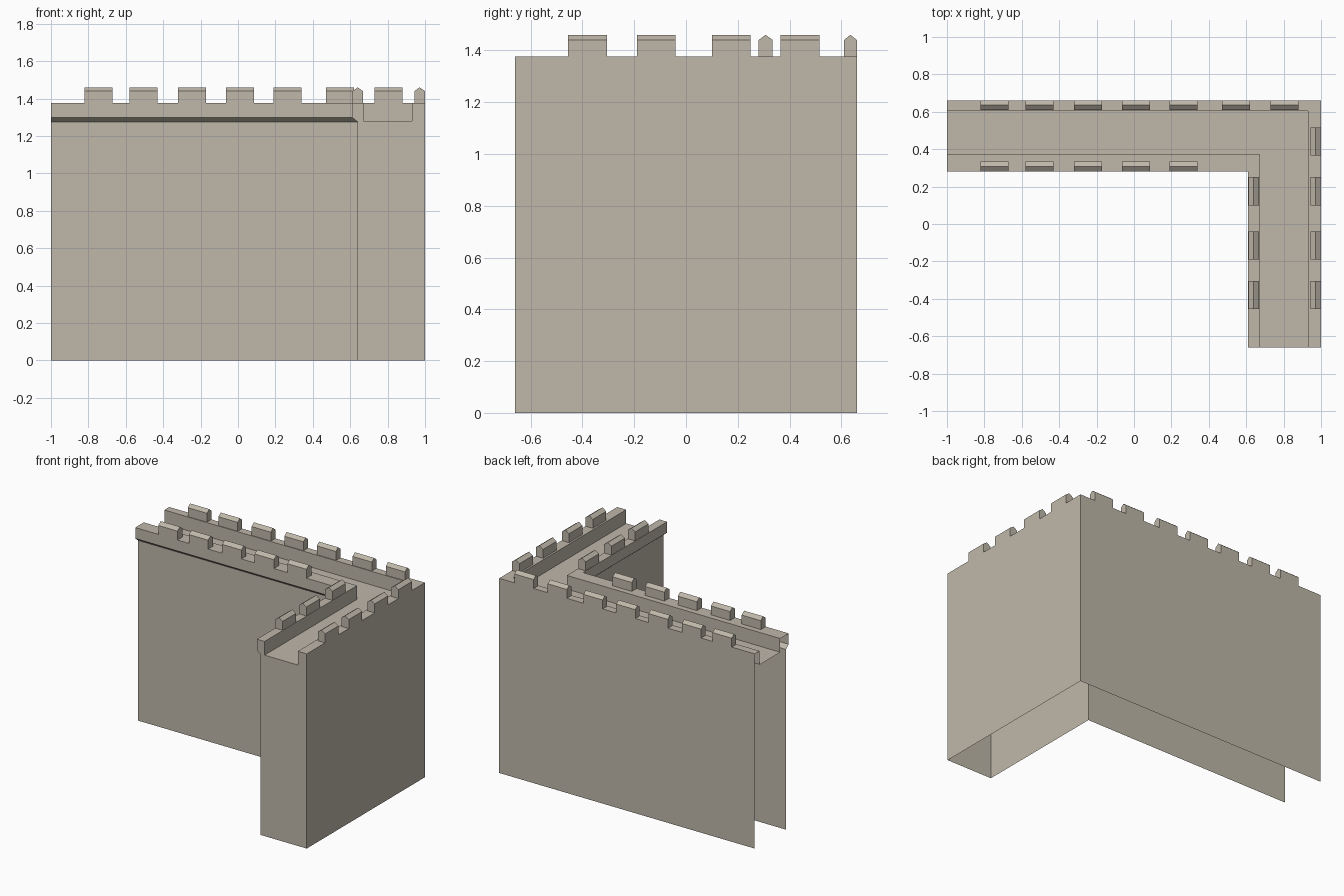
import bpy
import bmesh

if "Cube" in bpy.data.objects:
    bpy.data.objects.remove(bpy.data.objects["Cube"], do_unlink=True)

# Single stone colour
stone = bpy.data.materials.new("pale_stone")
stone.use_nodes = True
COLOUR = (0.52, 0.475, 0.40, 1)
stone.diffuse_color = COLOUR
stone.node_tree.nodes["Principled BSDF"].inputs["Base Color"].default_value = COLOUR

X_LEFT, Y_FRONT = -1.0, -0.66
TOP, SHOULDER, RIDGE = 1.377, 1.44, 1.46


def make_object(name, bm):
    mesh = bpy.data.meshes.new(name)
    bm.to_mesh(mesh)
    bm.free()
    mesh.materials.append(stone)
    obj = bpy.data.objects.new(name, mesh)
    bpy.context.collection.objects.link(obj)
    return obj


# Wall: hollow section swept round the corner, as (x on side arm, y on back arm, z)
section = [
    (1.0, 0.66, 0), (1.0, 0.66, TOP), (0.93, 0.605, TOP), (0.93, 0.605, 1.28),
    (0.67, 0.375, 1.28), (0.67, 0.375, TOP), (0.61, 0.28, TOP),
    (0.61, 0.28, 1.30), (0.64, 0.31, 1.275), (0.64, 0.31, 0),
]
bm = bmesh.new()
left = [bm.verts.new((X_LEFT, y, z)) for x, y, z in section]
corner = [bm.verts.new((x, y, z)) for x, y, z in section]
front = [bm.verts.new((x, Y_FRONT, z)) for x, y, z in section]
for a, b in ((left, corner), (corner, front)):
    for i in range(len(section) - 1):
        bm.faces.new((a[i], a[i + 1], b[i + 1], b[i]))
# Closed front end; the left end and the base stay open
bm.faces.new(front)
bmesh.ops.recalc_face_normals(bm, faces=bm.faces)
# Make the outer back face point outwards
bm.faces.ensure_lookup_table()
if bm.faces[0].normal.y < 0:
    bmesh.ops.reverse_faces(bm, faces=bm.faces)
make_object("corner_wall", bm)


def merlon_row(name, across, starts, along_x, length=0.15):
    """Row of gabled blocks; across is the depth range, starts run along the arm."""
    lo, hi = across
    gable = [(lo, TOP), (lo, SHOULDER), ((lo + hi) / 2, RIDGE), (hi, SHOULDER), (hi, TOP)]
    bm = bmesh.new()
    for s in starts:
        ends = []
        for t in (s, s + length):
            ends.append([bm.verts.new((t, d, z) if along_x else (d, t, z)) for d, z in gable])
        a, b = ends
        for i in range(len(gable) - 1):
            bm.faces.new((a[i], a[i + 1], b[i + 1], b[i]))
        bm.faces.new(a)
        bm.faces.new(b)
        base = bm.faces.new((a[0], a[-1], b[-1], b[0]))
        bmesh.ops.recalc_face_normals(bm, faces=bm.faces)
        bm.faces.remove(base)
    make_object(name, bm)


# Merlons on the back arm and the side arm
back_starts = [-0.82, -0.58, -0.32, -0.065, 0.19, 0.47, 0.73]
side_starts = [-0.455, -0.19, 0.10, 0.365]
merlon_row("back_outer_merlons", (0.61, 0.66), back_starts, True)
merlon_row("back_inner_merlons", (0.28, 0.335), back_starts[:5], True)
merlon_row("side_outer_merlons", (0.943, 1.0), side_starts, False)
merlon_row("side_inner_merlons", (0.612, 0.668), side_starts[:3], False)
